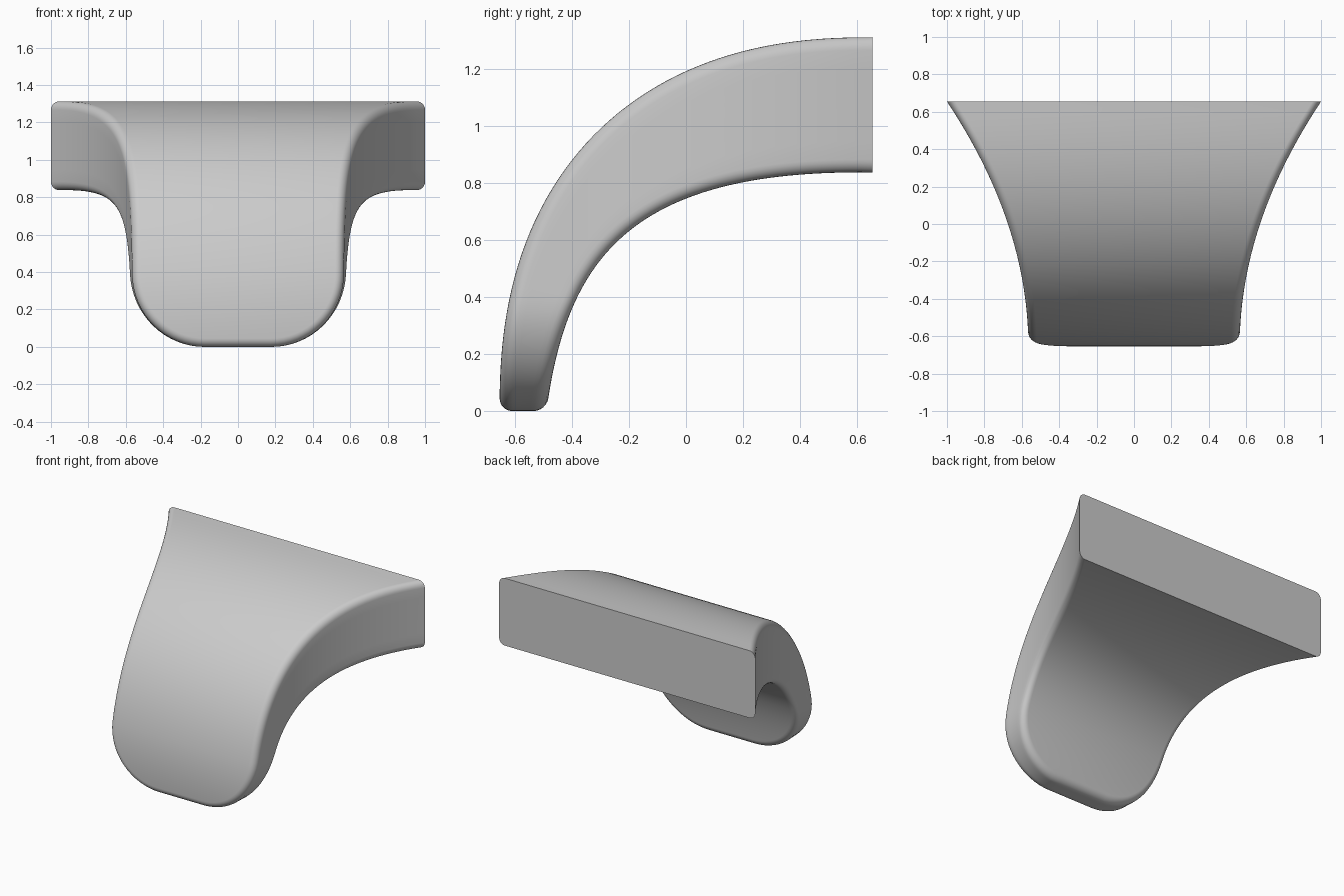
import bpy, bmesh, math
from mathutils import Vector

if "Cube" in bpy.data.objects:
    bpy.data.objects.remove(bpy.data.objects["Cube"])

CORNER = 0.39    # radius of the two lower corners
EDGE = 0.045     # rounding of the long edges
HALF = 0.655     # half depth


def outer(t):
    """Side profile of the convex face as (y, z)."""
    a = t * math.pi / 2
    p = 2 / 2.33
    return Vector((HALF - 2 * HALF * max(math.cos(a), 0) ** p,
                   1.313 * max(math.sin(a), 0) ** p))


def inner(t):
    """Side profile of the concave face as (y, z)."""
    pts = [(-0.49, 0), (-0.42, 0.53), (-0.2, 0.85), (HALF, 0.838)]
    w = [(1 - t) ** 3, 3 * t * (1 - t) ** 2, 3 * t * t * (1 - t), t ** 3]
    return sum((Vector(p) * k for p, k in zip(pts, w)), Vector((0, 0)))


def at_height(curve, z):
    """Parameter at which a profile reaches height z in its lower part."""
    lo, hi = 0.0, 0.6
    for _ in range(40):
        mid = (lo + hi) / 2
        lo, hi = (mid, hi) if curve(mid).y < z else (lo, mid)
    return (lo + hi) / 2


def half_width(y):
    return 0.565 + 0.435 * ((y + HALF) / (2 * HALF)) ** 2


# Layers through the thickness: (inset of outline, depth from face, wall fraction)
N = 6
bend = [i / N * math.pi / 2 for i in range(N + 1)]
front = [(EDGE * (1 - math.sin(a)), EDGE * (1 - math.cos(a)), 0) for a in bend]
wall = [(0, None, i / 6) for i in range(1, 6)]
layers = front + wall + [(d, e, 1) for d, e, f in reversed(front)]

# Rows from the tip, round the corner, then along the curve to the back
rows = [("corner", i / 16 * math.pi / 2) for i in range(17)]
rows += [("body", i / 40) for i in range(1, 41)]


def point(row, layer):
    kind, v = row
    d, e, f = layer
    r = CORNER - d
    if kind == "corner":
        z = d + r * (1 - math.cos(v))
        o, n = outer(at_height(outer, z)), inner(at_height(inner, z))
        side = r * math.sin(v) - CORNER
    else:
        to, tn = at_height(outer, CORNER), at_height(inner, CORNER)
        o, n = outer(to + (1 - to) * v), inner(tn + (1 - tn) * v)
        side = -d
    across = n - o
    length = across.length
    if e is None:
        depth = EDGE + (length - 2 * EDGE) * f
    else:
        depth = e if f == 0 else length - e
    p = o + across * (depth / length)
    return Vector((half_width(p.x) + side, p.x, p.y))


bm = bmesh.new()
right = [[bm.verts.new(point(r, l)) for l in layers] for r in rows]
left = [[bm.verts.new((-v.co.x, v.co.y, v.co.z)) for v in r] for r in right]
last = len(layers) - 1

# Side walls and rounded edges
for grid in (right, left):
    for a, b in zip(grid, grid[1:]):
        for k in range(last):
            bm.faces.new((a[k], a[k + 1], b[k + 1], b[k]))
# Convex and concave faces
for i in range(len(rows) - 1):
    for k in (0, last):
        bm.faces.new((right[i][k], right[i + 1][k], left[i + 1][k], left[i][k]))
# Flat tip
for k in range(last):
    bm.faces.new((right[0][k], right[0][k + 1], left[0][k + 1], left[0][k]))
# Flat back
bm.faces.new(right[-1] + left[-1][::-1])
bmesh.ops.recalc_face_normals(bm, faces=bm.faces)

mesh = bpy.data.meshes.new("curved_bracket")
bm.to_mesh(mesh)
bm.free()
bracket = bpy.data.objects.new("curved_bracket", mesh)
bpy.context.collection.objects.link(bracket)

grey = bpy.data.materials.new("plain_grey")
grey.diffuse_color = (0.6, 0.6, 0.6, 1)
grey.use_nodes = True
grey.node_tree.nodes["Principled BSDF"].inputs["Base Color"].default_value = grey.diffuse_color
mesh.materials.append(grey)

bpy.context.view_layer.objects.active = bracket
bracket.select_set(True)
bpy.ops.object.shade_smooth_by_angle(angle=math.radians(35))
